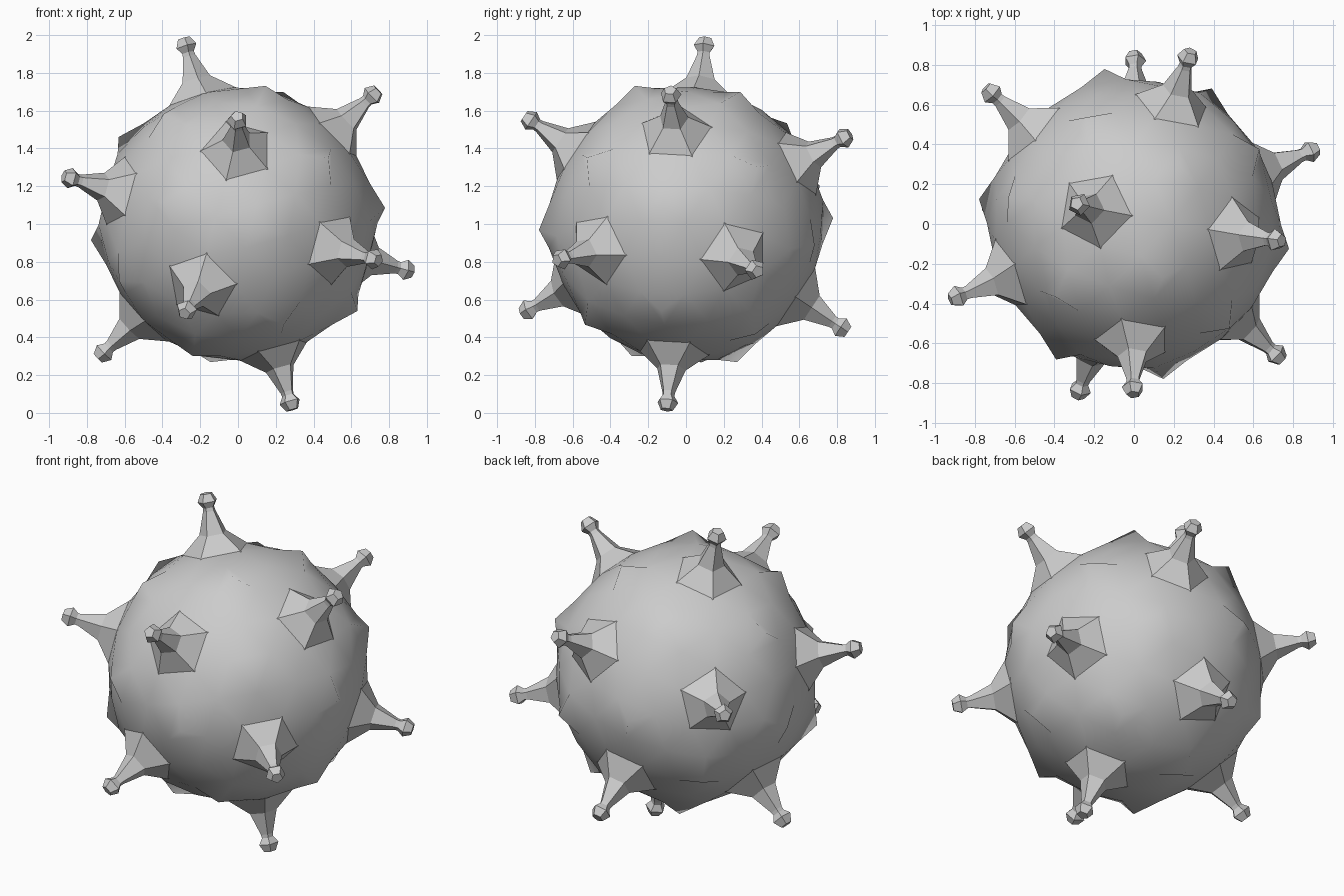
import bpy, bmesh
from math import cos, sin, tau
from mathutils import Vector, Matrix

if "Cube" in bpy.data.objects:
    bpy.data.objects.remove(bpy.data.objects["Cube"])

CENTRE = Vector((0, 0, 1))


def frame(a, b):
    """Rotation with z along a and x leaning towards b."""
    z = a.normalized()
    x = (b - z * b.dot(z)).normalized()
    return Matrix((x, z.cross(x), z)).transposed()


def finish(bm, name, smooth):
    bmesh.ops.recalc_face_normals(bm, faces=bm.faces[:])
    for f in bm.faces:
        f.smooth = smooth
    me = bpy.data.meshes.new(name)
    bm.to_mesh(me)
    bm.free()
    ob = bpy.data.objects.new(name, me)
    ob.location = CENTRE
    bpy.context.collection.objects.link(ob)
    return ob


# Tilted icosahedron that sets spike and bump directions
ico = bmesh.new()
bmesh.ops.create_icosphere(ico, subdivisions=1, radius=1)
top = max(ico.verts, key=lambda v: v.co.z)
side = top.link_edges[0].other_vert(top)
tilt = (frame(Vector((-0.28, 0.10, 0.955)), Vector((0.71, -0.08, 0.69)))
        @ frame(top.co, side.co).transposed())
for v in ico.verts:
    v.co = tilt @ v.co

# Ball body, with a pointed bump over every icosahedron face
bm = bmesh.new()
bmesh.ops.create_icosphere(bm, subdivisions=3, radius=0.725)
for v in bm.verts:
    v.co = tilt @ v.co
centres = [f.calc_center_median().normalized() for f in ico.faces]
mids = [max(bm.faces, key=lambda f: f.calc_center_median().normalized().dot(c))
        for c in centres]
for f in mids:
    for v in f.verts:
        v.co = v.co.normalized() * 0.738
tips = bmesh.ops.poke(bm, faces=mids)['verts']
for v in tips:
    v.co = v.co.normalized() * 0.793
finish(bm, "body", True)

# Five-sided spikes with knobs: (distance from centre, radius)
PROFILE = [(0.685, 0.21), (0.80, 0.08), (0.93, 0.036), (0.95, 0.034),
           (0.985, 0.058), (1.03, 0.034)]
for i, v in enumerate(ico.verts):
    rot = frame(v.co, v.link_edges[0].other_vert(v).co)
    bm = bmesh.new()
    rings = [[bm.verts.new(rot @ Vector((r * cos(k * tau / 5), r * sin(k * tau / 5), d)))
              for k in range(5)] for d, r in PROFILE]
    for lo, hi in zip(rings, rings[1:]):
        for k in range(5):
            n = (k + 1) % 5
            bm.faces.new((lo[k], lo[n], hi[n], hi[k]))
    bm.faces.new(rings[-1])
    bm.faces.new(rings[0][::-1])
    finish(bm, f"spike_{i + 1}", False)
ico.free()
